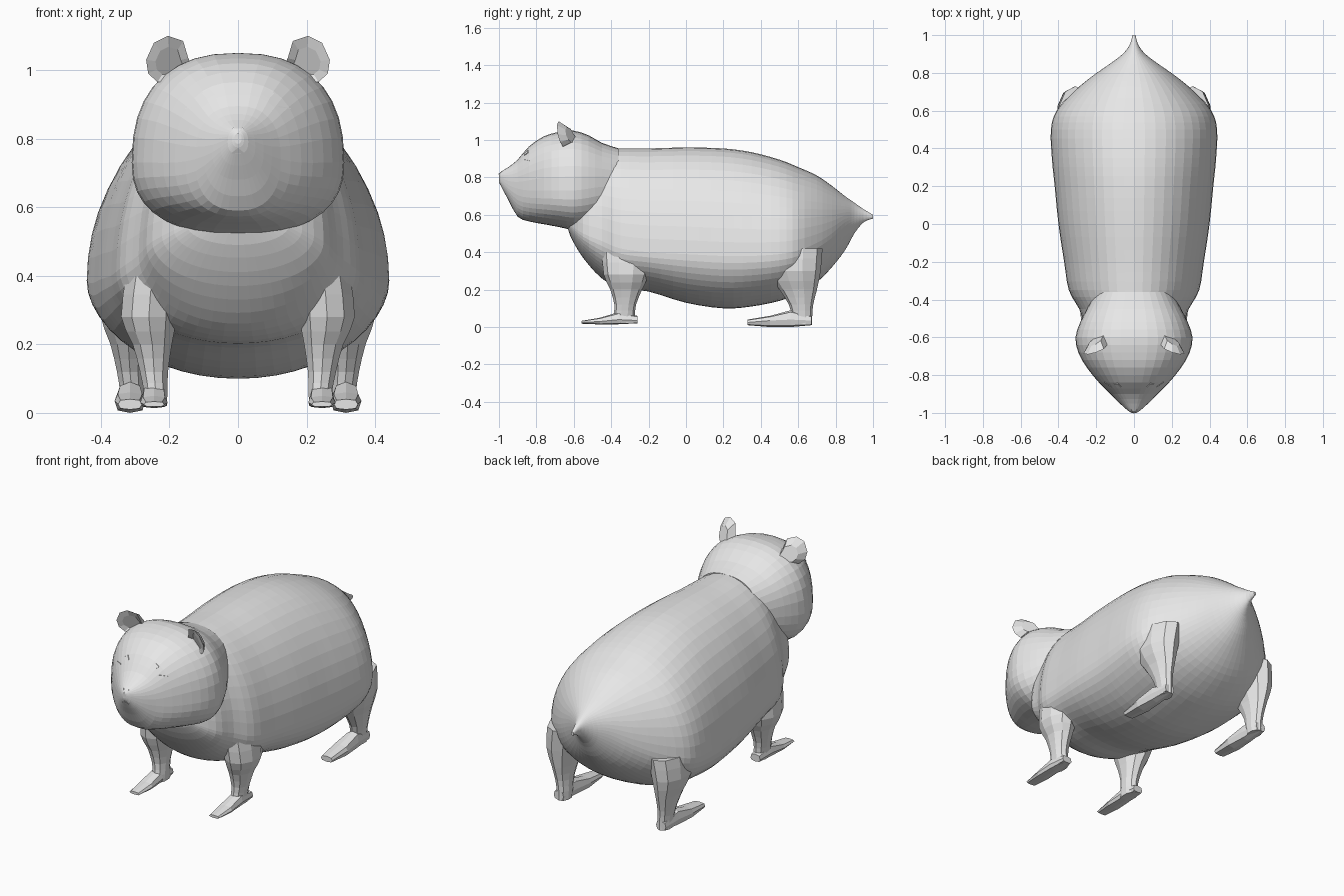
import bpy, bmesh
from math import sin, cos, pi
from mathutils import Vector
from mathutils.bvhtree import BVHTree

cube = bpy.data.objects.get("Cube")
if cube:
    bpy.data.objects.remove(cube)

grey = bpy.data.materials.new("plain grey")
grey.use_nodes = True
grey.diffuse_color = (0.8, 0.8, 0.8, 1)
grey.node_tree.nodes["Principled BSDF"].inputs["Base Color"].default_value = (0.8, 0.8, 0.8, 1)


def finish(name, bm):
    """Turn a bmesh into a named, flat-shaded grey object."""
    bmesh.ops.recalc_face_normals(bm, faces=bm.faces)
    mesh = bpy.data.meshes.new(name)
    bm.to_mesh(mesh)
    mesh.materials.append(grey)
    obj = bpy.data.objects.new(name, mesh)
    bpy.context.collection.objects.link(obj)
    return obj


def spline(rows, steps):
    """Smoothly interpolate between station rows."""
    pts = [Vector(r) for r in rows]
    pts = [pts[0]] + pts + [pts[-1]]
    out = []
    for a, b, c, d in zip(pts, pts[1:], pts[2:], pts[3:]):
        for i in range(steps):
            t = i / steps
            out.append(b + (c - a) * (t / 2) + (a * 2 - b * 5 + c * 4 - d) * (t * t / 2)
                       + (b * 3 - a - c * 3 + d) * (t ** 3 / 2))
    return out + [pts[-1]]


def bend(v, power):
    return (1 if v >= 0 else -1) * abs(v) ** (2 / power)


def upright_ring(row, sides, power, x=0):
    """Section across y from (y, half width, widest z, top z, bottom z)."""
    y, w, mid, top, low = row
    ring = []
    for i in range(sides):
        a = 2 * pi * i / sides
        s = bend(sin(a), power)
        ring.append((x + w * bend(cos(a), power), y, mid + s * (top - mid if s > 0 else mid - low)))
    return ring


def flat_ring(row, sides, side):
    """Horizontal section from (z, x, y, x radius, y radius)."""
    z, x, y, rx, ry = row
    return [(side * x + rx * cos(a), y + ry * sin(a), z)
            for a in (2 * pi * (i + 0.5) / sides for i in range(sides))]


def loft(rings):
    bm = bmesh.new()
    loops = [[bm.verts.new(p) for p in ring] for ring in rings]
    n = len(loops[0])
    for a, b in zip(loops, loops[1:]):
        for i in range(n):
            j = (i + 1) % n
            bm.faces.new((a[i], a[j], b[j], b[i]))
    bm.faces.new(loops[0])
    bm.faces.new(loops[-1])
    return bm


# Body, from the pointed tail to the chest
body_rows = [
    (1.0, .008, .59, .6, .58), (.95, .022, .6, .63, .56), (.9, .06, .58, .665, .5),
    (.85, .125, .56, .7, .41), (.78, .225, .5, .755, .32), (.7, .32, .45, .81, .24),
    (.6, .41, .41, .855, .18), (.5, .44, .39, .895, .14), (.35, .435, .38, .935, .11),
    (.2, .42, .38, .955, .1), (0, .4, .39, .96, .13), (-.2, .37, .4, .955, .19),
    (-.35, .345, .42, .955, .21), (-.45, .29, .46, .95, .26), (-.55, .25, .5, .9, .37),
    (-.62, .15, .55, .8, .49), (-.64, .03, .6, .65, .57)]
finish("body", loft([upright_ring(r, 48, 2) for r in spline(body_rows, 3)]))

# Head, from the neck to the nose tip
head_rows = [
    (-.36, .2, .75, .955, .6), (-.45, .25, .75, .985, .56), (-.52, .285, .74, 1.025, .53),
    (-.6, .31, .73, 1.05, .52), (-.68, .295, .73, 1.043, .535), (-.76, .25, .73, 1.02, .55),
    (-.84, .185, .73, .965, .565), (-.9, .125, .74, .895, .59), (-.95, .075, .76, .855, .68),
    (-.99, .03, .79, .83, .755), (-1.0, .01, .8, .815, .785)]
head = loft([upright_ring(r, 36, 2.4) for r in spline(head_rows, 2)])
finish("head", head)
head_tree = BVHTree.FromBMesh(head)


def plate(name, outline):
    """Thin plate lying on the face of the head."""
    bm = bmesh.new()
    verts = []
    for x, z in outline:
        hit = head_tree.ray_cast(Vector((x, -2, z)), Vector((0, 1, 0)))[0]
        verts.append(bm.verts.new((x, hit.y - 0.004, z)))
    face = bm.faces.new(verts)
    back = bmesh.ops.extrude_face_region(bm, geom=[face])["geom"]
    bmesh.ops.translate(bm, vec=(0, 0.006, 0),
                        verts=[g for g in back if isinstance(g, bmesh.types.BMVert)])
    finish(name, bm)


def ear(name, side):
    """Rounded leaf with a hollowed front, swept forward at its outer edge."""
    outline = [(.13, 1.0), (.145, 1.035), (.16, 1.085), (.205, 1.1), (.245, 1.08),
               (.268, 1.03), (.262, .99), (.235, .965), (.18, .97)]
    bm = bmesh.new()

    def layer(depth, scale):
        return [bm.verts.new((side * (.2 + (x - .2) * scale),
                              -.63 - .35 * (x - .13) - .25 * (z - 1) + depth,
                              1.02 + (z - 1.02) * scale)) for x, z in outline]

    loops = [layer(.025, .6), layer(0, 1), layer(.012, .6)]
    loops[0] = [v for v in loops[0]]
    for v in loops[0]:
        v.co.y += .02
    n = len(outline)
    for a, b in zip(loops, loops[1:]):
        for i in range(n):
            j = (i + 1) % n
            bm.faces.new((a[i], a[j], b[j], b[i]))
    bm.faces.new(loops[0])
    bm.faces.new(loops[-1])
    finish(name, bm)


# Limbs: tapered leg plus a long flat foot
legs = {
    "front": [(.4, .25, -.32, .08, .13), (.28, .26, -.32, .085, .12), (.2, .25, -.32, .06, .085),
              (.12, .245, -.325, .043, .058), (.06, .24, -.33, .036, .058), (.02, .24, -.33, .034, .065)],
    "hind": [(.42, .31, .58, .09, .15), (.3, .325, .58, .085, .14), (.2, .32, .6, .055, .1),
             (.12, .315, .615, .04, .065), (.06, .31, .62, .036, .055), (.01, .31, .625, .034, .05)]}
feet = {
    "front": [(-.26, .03, .035, .06, .02), (-.36, .036, .04, .08, .015),
              (-.46, .04, .03, .05, .014), (-.56, .03, .025, .033, .018)],
    "hind": [(.67, .03, .035, .06, .01), (.56, .036, .04, .09, 0),
             (.45, .045, .035, .06, 0), (.33, .035, .025, .04, .01)]}

for label, side in (("left", 1), ("right", -1)):
    for end in legs:
        finish(f"{label}_{end}_leg", loft([flat_ring(r, 10, side) for r in spline(legs[end], 2)]))
        x = side * (legs[end][-1][1] + .005)
        finish(f"{label}_{end}_foot", loft([upright_ring(r, 8, 3, x) for r in feet[end]]))
    ear(f"{label}_ear", side)
    # Eye and the small crease beside it
    plate(f"{label}_eye", [(side * x, z) for x, z in
                           ((.068, .93), (.085, .945), (.106, .932), (.09, .917))])
    plate(f"{label}_eye_crease", [(side * x, z) for x, z in
                                  ((.118, .892), (.155, .887), (.155, .889), (.118, .895))])
    plate(f"{label}_nose_crease", [(side * x, z) for x, z in
                                   ((0, .815), (.017, .83), (.015, .833), (0, .819))])

# Mouth
plate("mouth", [(-.02, .757), (.02, .757), (0, .773)])
